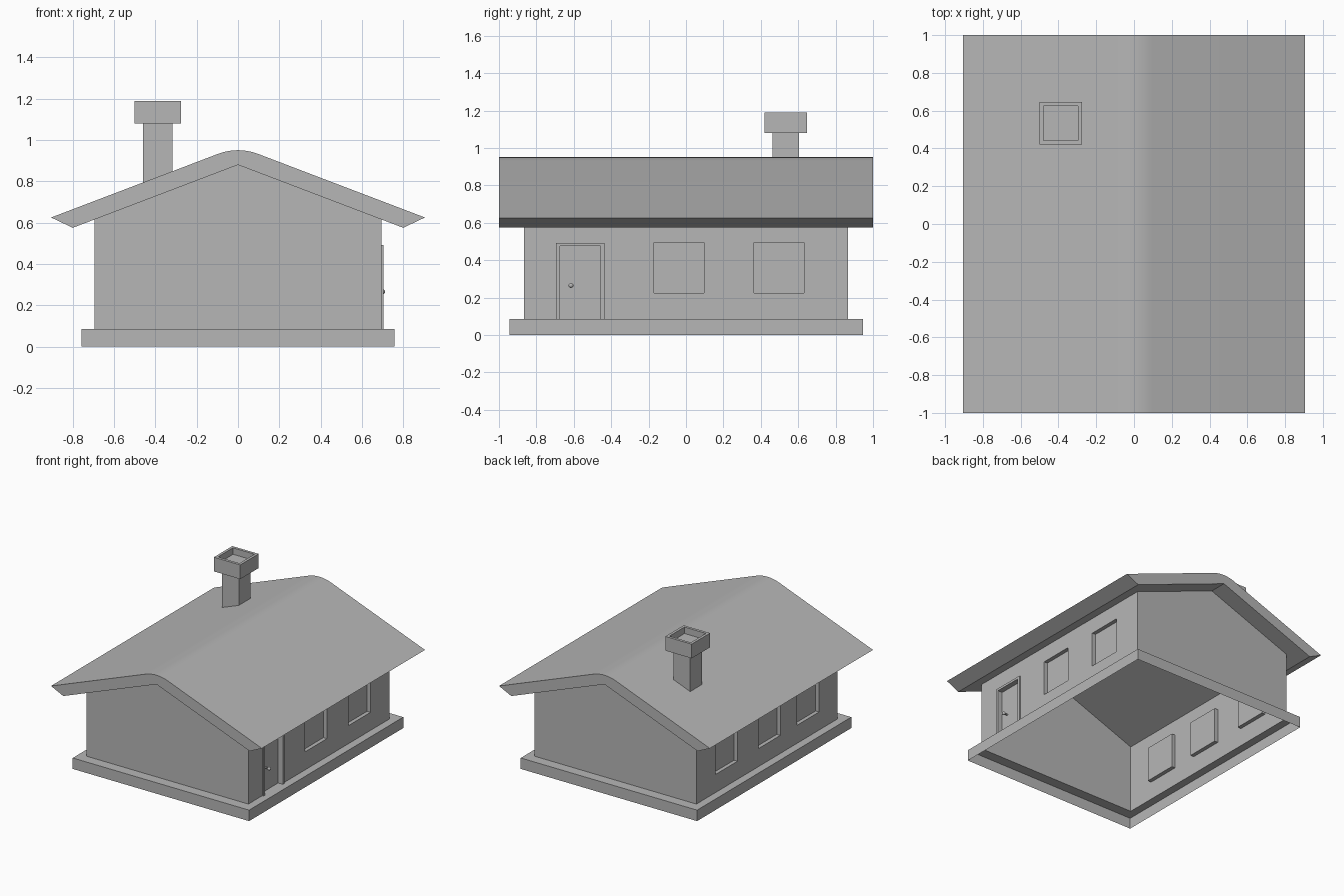
import bpy, bmesh
from mathutils import Vector, Matrix

if "Cube" in bpy.data.objects:
    bpy.data.objects.remove(bpy.data.objects["Cube"])

grey = bpy.data.materials.new("plain grey")
grey.diffuse_color = (0.47, 0.47, 0.47, 1)
grey.use_nodes = True
grey.node_tree.nodes["Principled BSDF"].inputs["Base Color"].default_value = grey.diffuse_color

WX, WY = 0.695, 0.865          # half size of the walls
BX, BY, BZ = 0.757, 0.945, 0.085   # half size and height of the base
APEX, SLOPE = 0.88, 0.381      # underside of the roof
EAVE = APEX - SLOPE * WX
RECESS = 0.03


def finish(name, bm):
    mesh = bpy.data.meshes.new(name)
    bm.to_mesh(mesh)
    bm.free()
    mesh.materials.append(grey)
    obj = bpy.data.objects.new(name, mesh)
    bpy.context.collection.objects.link(obj)
    return obj


def face(bm, points, facing):
    """Add a face whose normal points along 'facing'."""
    f = bm.faces.new([bm.verts.new(p) for p in points])
    f.normal_update()
    if f.normal.dot(Vector(facing)) < 0:
        f.normal_flip()


def box(name, low, high):
    bm = bmesh.new()
    size = [b - a for a, b in zip(low, high)]
    mid = [(a + b) / 2 for a, b in zip(low, high)]
    bmesh.ops.create_cube(bm, size=1, matrix=Matrix.Translation(mid) @ Matrix.Diagonal((*size, 1)))
    return finish(name, bm)


def rect(hx, hy, z, cx=0, cy=0):
    return [(cx + sx * hx, cy + sy * hy, z) for sx, sy in ((-1, -1), (1, -1), (1, 1), (-1, 1))]


def band(bm, a, b, facing=None, centre=(0, 0)):
    """Join two rectangles; facing None means outward sides."""
    for i in range(4):
        j = (i + 1) % 4
        m = (Vector(a[i]) + Vector(a[j])) / 2
        n = facing or (m.x - centre[0], m.y - centre[1], 0)
        face(bm, (a[i], a[j], b[j], b[i]), n)


# base: outer skirt and top ledge, open below
bm = bmesh.new()
band(bm, rect(BX, BY, 0), rect(BX, BY, BZ))
band(bm, rect(BX, BY, BZ), rect(WX, WY, BZ), (0, 0, 1))
bmesh.ops.remove_doubles(bm, verts=bm.verts, dist=1e-5)
finish("base", bm)


def side_wall(name, side, openings):
    """Long wall with recessed openings given as (y0, y1, z0, z1)."""
    bm = bmesh.new()
    x, xi = side * WX, side * (WX - RECESS)
    ys = sorted({-WY, WY} | {v for o in openings for v in o[:2]})
    zs = sorted({BZ, EAVE} | {v for o in openings for v in o[2:]})
    for ya, yb in zip(ys, ys[1:]):
        for za, zb in zip(zs, zs[1:]):
            ym, zm = (ya + yb) / 2, (za + zb) / 2
            if not any(o[0] < ym < o[1] and o[2] < zm < o[3] for o in openings):
                face(bm, [(x, ya, za), (x, yb, za), (x, yb, zb), (x, ya, zb)], (side, 0, 0))
    for y0, y1, z0, z1 in openings:
        loop = [(y0, z0), (y1, z0), (y1, z1), (y0, z1)]
        face(bm, [(xi, *p) for p in loop], (side, 0, 0))
        for i in range(4):
            p, q = loop[i], loop[(i + 1) % 4]
            inward = (0, (y0 + y1 - p[0] - q[0]), (z0 + z1 - p[1] - q[1]))
            face(bm, [(x, *p), (x, *q), (xi, *q), (xi, *p)], inward)
    bmesh.ops.remove_doubles(bm, verts=bm.verts, dist=1e-5)
    finish(name, bm)


def window(y):
    return (y - 0.134, y + 0.134, 0.225, 0.495)


DOOR_Y, DOOR_TOP = -0.565, 0.475
door = (DOOR_Y - 0.108, DOOR_Y + 0.108, BZ, DOOR_TOP)
side_wall("right_wall", 1, [door, window(-0.037), window(0.498)])
side_wall("left_wall", -1, [window(-0.505), window(-0.03), window(0.495)])

# gable walls
for name, s in (("front_wall", -1), ("back_wall", 1)):
    bm = bmesh.new()
    outline = [(-WX, BZ), (WX, BZ), (WX, EAVE), (0, APEX), (-WX, EAVE)]
    face(bm, [(x, s * WY, z) for x, z in outline], (0, s, 0))
    finish(name, bm)

# roof: extruded profile with a rounded ridge
TIP_X, TIP_Z, R = 0.905, 0.625, 0.1
peak = TIP_Z + SLOPE * TIP_X
profile = [(-0.8, APEX - SLOPE * 0.8), (-TIP_X, TIP_Z)]
for i in range(13):
    x = -R + 2 * R * i / 12
    profile.append((x, peak - SLOPE * (R * R + x * x) / (2 * R)))
profile += [(TIP_X, TIP_Z), (0.8, APEX - SLOPE * 0.8), (0, APEX)]
bm = bmesh.new()
f = bm.faces.new([bm.verts.new((x, -1, z)) for x, z in profile])
ext = bmesh.ops.extrude_face_region(bm, geom=[f], use_keep_orig=True)
bmesh.ops.translate(bm, vec=(0, 2, 0), verts=[v for v in ext["geom"] if isinstance(v, bmesh.types.BMVert)])
bmesh.ops.recalc_face_normals(bm, faces=bm.faces)
roof = finish("roof", bm)

# door frame: two posts and a lintel
X0, X1 = WX - 0.005, 0.705
for name, a, b in (("front_door_post", -0.13, -0.108), ("back_door_post", 0.108, 0.13)):
    box(name, (X0, DOOR_Y + a, BZ), (X1, DOOR_Y + b, DOOR_TOP))
box("door_lintel", (X0, DOOR_Y - 0.13, DOOR_TOP), (X1, DOOR_Y + 0.13, 0.493))

# door knob: stem and ball
turn = Matrix.Rotation(1.5708, 4, 'Y')
bm = bmesh.new()
bmesh.ops.create_cone(bm, cap_ends=True, segments=16, radius1=0.006, radius2=0.006, depth=0.036,
                      matrix=Matrix.Translation((0.68, -0.615, 0.265)) @ turn)
bmesh.ops.create_uvsphere(bm, u_segments=16, v_segments=10, radius=0.013,
                          matrix=Matrix.Translation((0.699, -0.615, 0.265)))
knob = finish("door_knob", bm)

# chimney shaft and hollow cap
CX, CY = -0.388, 0.533
box("chimney_shaft", (CX - 0.071, CY - 0.071, 0.75), (CX + 0.071, CY + 0.071, 1.085))
bm = bmesh.new()
O, I, Z0, Z1, ZF = 0.113, 0.092, 1.08, 1.19, 1.14
outer0, outer1 = rect(O, O, Z0, CX, CY), rect(O, O, Z1, CX, CY)
inner1, floor = rect(I, I, Z1, CX, CY), rect(I, I, ZF, CX, CY)
face(bm, outer0, (0, 0, -1))
band(bm, outer0, outer1, None, (CX, CY))
band(bm, outer1, inner1, (0, 0, 1))
band(bm, inner1, floor, None, (CX, CY))
face(bm, floor, (0, 0, 1))
bmesh.ops.remove_doubles(bm, verts=bm.verts, dist=1e-5)
bmesh.ops.recalc_face_normals(bm, faces=bm.faces)
finish("chimney_cap", bm)

# smooth the rounded ridge and the knob
for obj in (roof, knob):
    bpy.ops.object.select_all(action='DESELECT')
    obj.select_set(True)
    bpy.context.view_layer.objects.active = obj
    bpy.ops.object.shade_smooth_by_angle()
